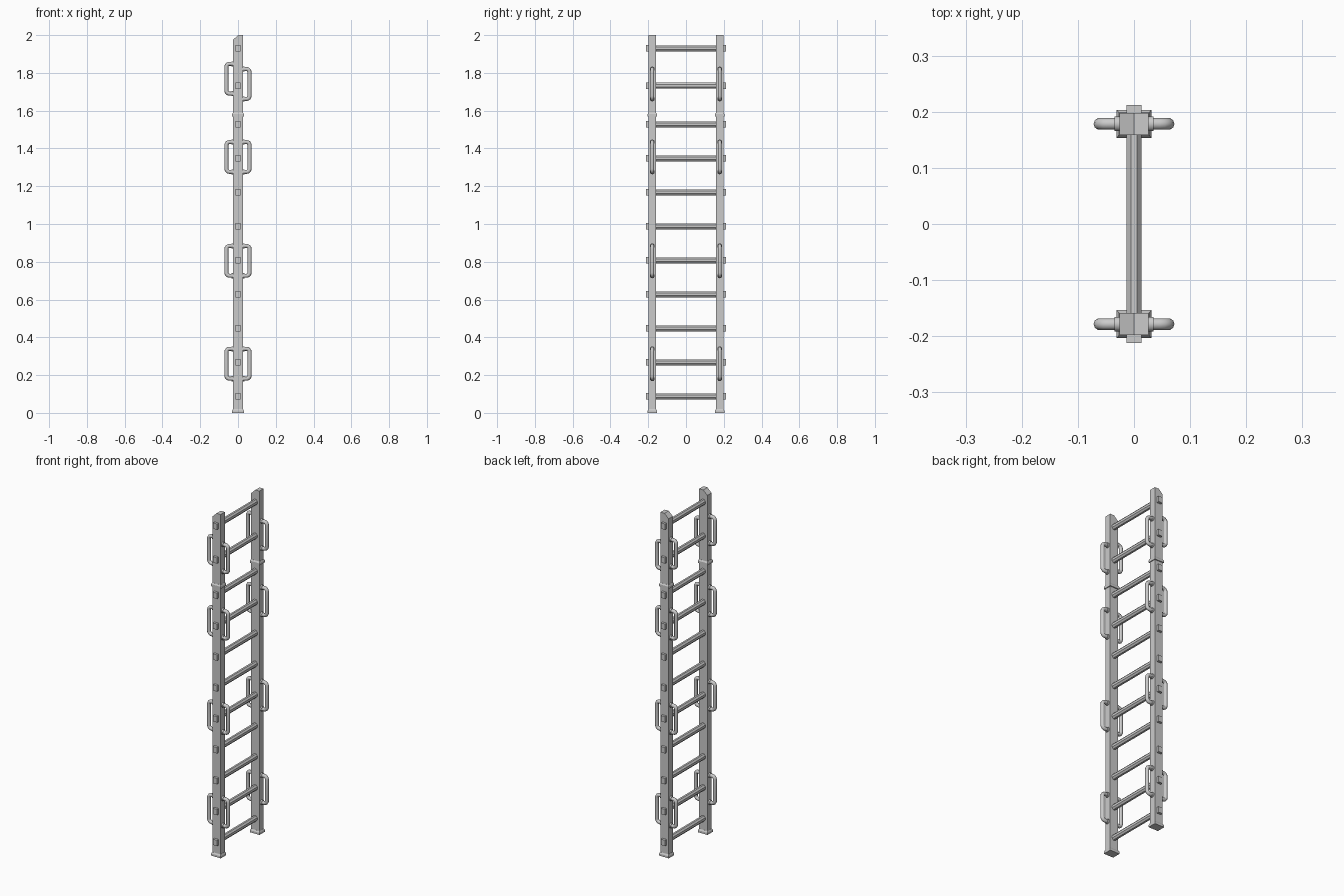
import bpy, bmesh, math
from mathutils import Matrix, Vector

if "Cube" in bpy.data.objects:
    bpy.data.objects.remove(bpy.data.objects["Cube"])

RY = 0.1785  # rail centre line


def finish(name, bm, smooth=False):
    bmesh.ops.recalc_face_normals(bm, faces=bm.faces)
    me = bpy.data.meshes.new(name)
    bm.to_mesh(me)
    bm.free()
    ob = bpy.data.objects.new(name, me)
    bpy.context.collection.objects.link(ob)
    if smooth:
        bpy.ops.object.select_all(action='DESELECT')
        ob.select_set(True)
        bpy.context.view_layer.objects.active = ob
        bpy.ops.object.shade_smooth_by_angle(angle=math.radians(50))
    return ob


def box(bm, c, s):
    bmesh.ops.create_cube(bm, size=1, matrix=Matrix.Translation(c) @ Matrix.Diagonal((*s, 1)))


def prism(bm, profile, y0, y1):
    # extrude an xz profile along y
    f = bm.faces.new([bm.verts.new((x, y0, z)) for x, z in profile])
    r = bmesh.ops.extrude_face_region(bm, geom=[f])
    bmesh.ops.translate(bm, vec=(0, y1 - y0, 0),
                        verts=[v for v in r['geom'] if isinstance(v, bmesh.types.BMVert)])


def foot(bm, y, z):
    # collar with tapered upper lip
    box(bm, (0, y, z + 0.006), (0.062, 0.05, 0.012))
    r = bmesh.ops.create_cube(bm, size=1, matrix=Matrix.Translation((0, y, z + 0.016))
                              @ Matrix.Diagonal((0.062, 0.05, 0.008, 1)))
    for v in r['verts']:
        if v.co.z > z + 0.016:
            v.co.x *= 0.87
            v.co.y = y + (v.co.y - y) * 0.8


def tube(bm, path, r, n=10):
    # sweep a circle along a path lying in an xz plane
    rings = []
    for i, p in enumerate(path):
        d = (path[min(i + 1, len(path) - 1)] - path[max(i - 1, 0)]).normalized()
        side, up = d.cross(Vector((0, 1, 0))), Vector((0, 1, 0))
        rings.append([bm.verts.new(p + r * (math.cos(a) * side + math.sin(a) * up))
                      for a in (2 * math.pi * k / n for k in range(n))])
    for a, b in zip(rings, rings[1:]):
        for k in range(n):
            bm.faces.new((a[k], a[(k + 1) % n], b[(k + 1) % n], b[k]))
    bm.faces.new(rings[0])
    bm.faces.new(rings[-1])


def handle(name, s, y, zc):
    bm = bmesh.new()
    h, xo, cr = 0.079, 0.0615, 0.016
    path = [Vector((s * 0.02, y, zc + h))]
    for zs in (1, -1):
        for k in range(5):
            a = math.radians(90 - 22.5 * k) if zs == 1 else math.radians(-22.5 * k)
            path.append(Vector((s * (xo - cr + cr * math.cos(a)), y,
                                zc + zs * (h - cr) + cr * math.sin(a))))
    path.append(Vector((s * 0.02, y, zc - h)))
    tube(bm, path, 0.0105)
    # mounting ferrules
    for zs in (1, -1):
        tube(bm, [Vector((s * x, y, zc + zs * h)) for x in (0.02, 0.035)], 0.0135)
    finish(name, bm, True)


for side, tag in ((1, "back"), (-1, "front")):
    y = side * RY
    # side rail with sloped top corner
    bm = bmesh.new()
    prism(bm, [(-0.026, 0), (0.026, 0), (0.026, 2), (0, 2), (-0.026, 1.975)], y - 0.0195, y + 0.0195)
    finish(tag + "_rail", bm)
    # base foot and joint collar
    for label, z in (("foot", 0), ("joint_collar", 1.57)):
        bm = bmesh.new()
        foot(bm, y, z)
        finish(f"{tag}_{label}", bm)
    # grab handles on both faces of the rail
    for i, z in enumerate((0.26, 0.805, 1.355, 1.755)):
        for s in (1, -1):
            dz = -s * 0.014 if i == 3 else 0
            handle(f"{tag}_handle_{i}_{'right' if s > 0 else 'left'}", s, y, z + dz)

# rungs with squared end pegs
levels = [0.087 + 0.18 * i for i in range(9)] + [1.733, 1.93]
for i, z in enumerate(levels):
    bm = bmesh.new()
    prism(bm, [(0.0135 * math.cos(a) / math.cos(math.pi / 8), z + 0.016 * math.sin(a) / math.cos(math.pi / 8))
               for a in (math.pi / 8 + k * math.pi / 4 for k in range(8))], -0.17, 0.17)
    for s in (1, -1):
        box(bm, (0, s * 0.2, z), (0.026, 0.025, 0.034))
    finish(f"rung_{i}", bm)
